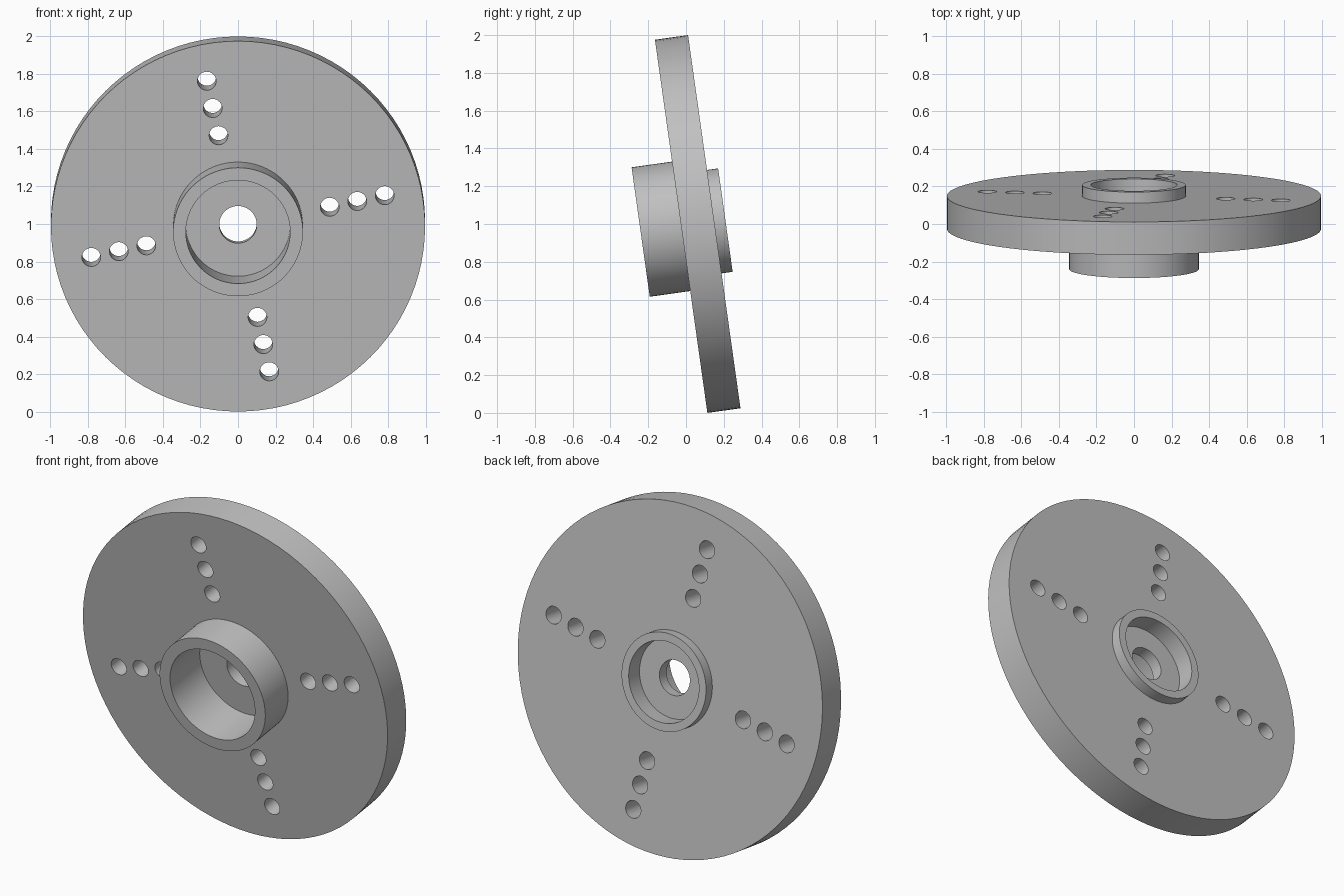
import bpy, bmesh, math
from mathutils import Matrix, Vector

cube = bpy.data.objects.get("Cube")
if cube:
    bpy.data.objects.remove(cube, do_unlink=True)

TILT = math.radians(8)
SEGMENTS = 96

# Single grey metal
grey = bpy.data.materials.new("grey_metal")
grey.use_nodes = True
colour = (0.53, 0.53, 0.53, 1)
grey.diffuse_color = colour
grey.node_tree.nodes["Principled BSDF"].inputs["Base Color"].default_value = colour


def make_object(name, bm):
    bmesh.ops.recalc_face_normals(bm, faces=bm.faces)
    mesh = bpy.data.meshes.new(name)
    bm.to_mesh(mesh)
    bm.free()
    obj = bpy.data.objects.new(name, mesh)
    bpy.context.collection.objects.link(obj)
    mesh.materials.append(grey)
    return obj


def revolve(name, profile):
    """Turn a closed (radius, height) profile around the local z axis."""
    bm = bmesh.new()
    verts = [bm.verts.new((r, 0, h)) for r, h in profile]
    edges = [bm.edges.new((v, verts[(i + 1) % len(verts)])) for i, v in enumerate(verts)]
    bmesh.ops.spin(bm, geom=verts + edges, cent=(0, 0, 0), axis=(0, 0, 1),
                   angle=math.tau, steps=SEGMENTS)
    bmesh.ops.remove_doubles(bm, verts=bm.verts, dist=1e-4)
    return make_object(name, bm)


# Flanged disc with a deep front hub, a shallow back collar and a centre bore
disc_r, half = 0.9975, 0.0885
front_r, front_bore, front_end = 0.346, 0.278, -0.305
back_r, back_bore, back_end = 0.2765, 0.23, 0.148
web_front, web_back, centre_r = -0.023, 0.045, 0.1
flange = revolve("flanged_disc", [
    (front_bore, front_end), (front_r, front_end), (front_r, -half),
    (disc_r, -half), (disc_r, half), (back_r, half),
    (back_r, back_end), (back_bore, back_end), (back_bore, web_back),
    (centre_r, web_back), (centre_r, web_front), (front_bore, web_front)])

# Four rows of three drilled holes
bm = bmesh.new()
for row in range(4):
    angle = math.radians(90 * row - 12)
    for radius in (0.5, 0.65, 0.8):
        spot = Vector((radius * math.cos(angle), radius * math.sin(angle), 0))
        bmesh.ops.create_cone(bm, cap_ends=True, segments=32, radius1=0.05,
                              radius2=0.05, depth=0.4,
                              matrix=Matrix.Translation(spot))
drill = make_object("hole_cutter", bm)
drill.hide_render = True

cut = flange.modifiers.new("drilled_holes", "BOOLEAN")
cut.operation = "DIFFERENCE"
cut.solver = "EXACT"
cut.object = drill

bpy.ops.object.select_all(action="DESELECT")
flange.select_set(True)
bpy.context.view_layer.objects.active = flange
bpy.ops.object.modifier_apply(modifier=cut.name)
bpy.data.objects.remove(drill, do_unlink=True)
bpy.ops.object.shade_smooth_by_angle(angle=math.radians(30))

# Lean the turned part so its axis points backwards and slightly up
flange.rotation_euler = (TILT - math.pi / 2, 0, 0)
flange.location = (0, 0.062, 1)
